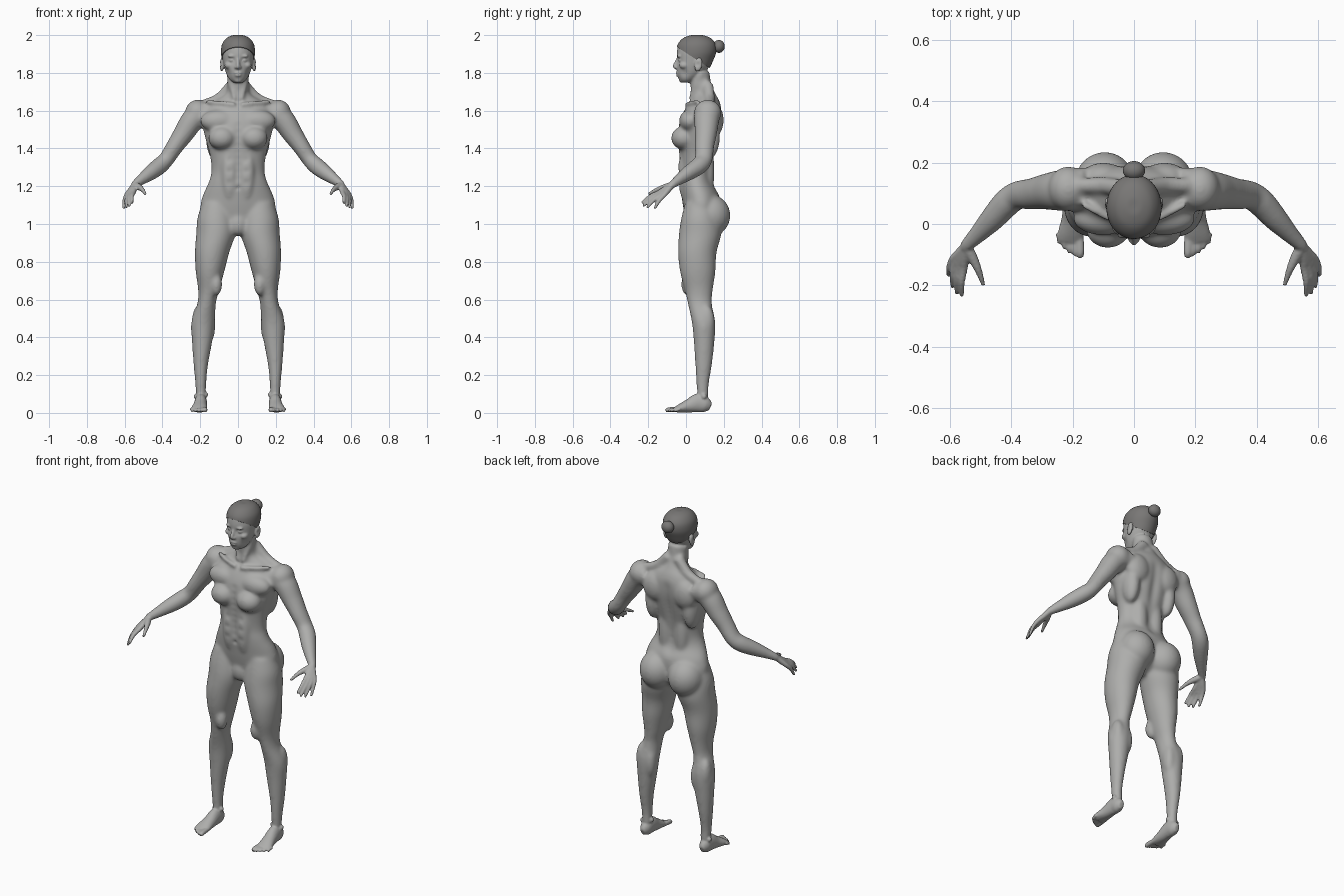
import bpy
import bmesh
import math
from mathutils import Vector, Matrix

default_cube = bpy.data.objects.get("Cube")
if default_cube:
    bpy.data.objects.remove(default_cube, do_unlink=True)


def make_material(name, colour):
    material = bpy.data.materials.new(name)
    material.use_nodes = True
    material.diffuse_color = colour
    material.node_tree.nodes["Principled BSDF"].inputs["Base Color"].default_value = colour
    return material


skin = make_material("light grey skin", (0.42, 0.42, 0.41, 1))
hair_grey = make_material("dark grey hair", (0.19, 0.185, 0.18, 1))


def spline(points, steps):
    """Smooth rows through the given rows of numbers."""
    rows = []
    last = len(points) - 1
    for i in range(last):
        a, b, c, d = (points[min(max(k, 0), last)] for k in range(i - 1, i + 3))
        for s in range(steps):
            t = s / steps
            rows.append([q + t / 2 * (r - p + t * (2 * p - 5 * q + 4 * r - e + t * (3 * (q - r) + e - p)))
                         for p, q, r, e in zip(a, b, c, d)])
    rows.append(list(points[last]))
    return rows


def loft(bm, points, ref=None, seg=40, steps=6):
    """Skin ellipses (x, y, z, radius, radius); level unless ref sets a cross axis."""
    rows = spline(points, steps)
    centres = [Vector(row[:3]) for row in rows]
    rings = []
    for i, (centre, row) in enumerate(zip(centres, rows)):
        u, w = Vector((1, 0, 0)), Vector((0, 1, 0))
        if ref:
            t = (centres[min(i + 1, len(rows) - 1)] - centres[max(i - 1, 0)]).normalized()
            u = (Vector(ref) - t * t.dot(Vector(ref))).normalized()
            w = t.cross(u)
        ring = []
        for k in range(seg):
            angle = math.tau * k / seg
            ring.append(bm.verts.new(centre + u * max(row[3], .001) * math.cos(angle)
                                     + w * max(row[4], .001) * math.sin(angle)))
        rings.append(ring)
    for low, high in zip(rings, rings[1:]):
        for k in range(seg):
            n = (k + 1) % seg
            bm.faces.new((low[k], low[n], high[n], high[k]))
    bm.faces.new(rings[0][::-1])
    bm.faces.new(rings[-1])


def tube(bm, path, radii, ref=(1, 0, 0)):
    loft(bm, [(*p, r, r) for p, r in zip(path, radii)], ref, seg=20)


def blob(bm, centre, size, tilt=0):
    matrix = Matrix.Translation(centre) @ Matrix.Rotation(tilt, 4, 'X') @ Matrix.Diagonal((*size, 1))
    bmesh.ops.create_uvsphere(bm, u_segments=28, v_segments=18, radius=1, matrix=matrix)


def mirror(bm):
    """Copy everything built so far to the other side."""
    copy = bmesh.ops.duplicate(bm, geom=bm.verts[:] + bm.edges[:] + bm.faces[:])["geom"]
    verts = [g for g in copy if isinstance(g, bmesh.types.BMVert)]
    bmesh.ops.scale(bm, vec=(-1, 1, 1), verts=verts)


def push(bm, centre, radius, offset):
    """Soft dent or swelling, on both sides."""
    for side in ((1, -1) if centre[0] else (1,)):
        flip = Vector((side, 1, 1))
        target, move = Vector(centre) * flip, Vector(offset) * flip
        for v in bm.verts:
            d = (v.co - target).length / radius
            if d < 2.5:
                v.co += move * math.exp(-d * d)


def make_object(bm, name, material, voxel=0, smoothing=0):
    bmesh.ops.recalc_face_normals(bm, faces=bm.faces)
    for face in bm.faces:
        face.smooth = True
    mesh = bpy.data.meshes.new(name)
    bm.to_mesh(mesh)
    bm.free()
    mesh.materials.append(material)
    obj = bpy.data.objects.new(name, mesh)
    bpy.context.collection.objects.link(obj)
    if voxel:
        fuse = obj.modifiers.new("fuse", 'REMESH')
        fuse.mode, fuse.voxel_size, fuse.use_smooth_shade = 'VOXEL', voxel, True
        soften = obj.modifiers.new("soften", 'SMOOTH')
        soften.factor, soften.iterations = 0.5, smoothing
    return obj


# Limbs and paired muscles
bm = bmesh.new()
loft(bm, [(.195, .09, .07, .027, .03), (.197, .088, .15, .029, .033), (.197, .093, .25, .038, .044),
          (.19, .096, .38, .054, .055), (.185, .093, .48, .062, .062), (.166, .073, .58, .049, .064),
          (.155, .068, .65, .056, .074), (.148, .062, .75, .076, .094), (.137, .06, .85, .091, .102),
          (.117, .075, .95, .104, .112), (.115, .075, 1.03, .1, .1), (.11, .075, 1.11, .08, .08)])
loft(bm, [(.15, .115, 1.595, .07, .055), (.23, .11, 1.56, .068, .062), (.29, .105, 1.475, .058, .054),
          (.335, .098, 1.41, .051, .046), (.38, .093, 1.342, .047, .042), (.415, .068, 1.308, .047, .045),
          (.46, .018, 1.273, .041, .041), (.51, -.035, 1.236, .03, .03), (.545, -.07, 1.21, .023, .022),
          (.555, -.085, 1.197, .02, .018)], ref=(0, 1, 0))
blob(bm, (.095, .13, 1.045), (.1, .105, .11))        # buttock
blob(bm, (.085, -.012, 1.455), (.073, .067, .062))   # breast
blob(bm, (.1, .02, 1.545), (.1, .057, .06))          # chest muscle
blob(bm, (.1, .15, 1.55), (.075, .05, .085))         # shoulder blade
blob(bm, (.125, .12, 1.46), (.045, .06, .12))        # side of back
blob(bm, (.215, .115, 1.59), (.065, .073, .068))     # deltoid
blob(bm, (.115, .01, .68), (.032, .036, .06))        # inner knee muscle
blob(bm, (.163, .032, .6), (.033, .024, .036))       # kneecap
blob(bm, (.152, .112, .46), (.032, .04, .09))        # inner calf
blob(bm, (.21, .11, .48), (.034, .042, .09))         # outer calf
blob(bm, (.045, -.005, 1.27), (.045, .038, .15))     # abdomen muscle
blob(bm, (.05, .115, 1.28), (.045, .036, .16))       # lower back muscle
tube(bm, [(.03, .115, 1.74), (.1, .125, 1.667), (.18, .125, 1.635)], (.03, .028, .025))
tube(bm, [(.05, .08, 1.8), (.035, .045, 1.73), (.015, .022, 1.655)], (.014, .014, .011))
tube(bm, [(.015, .002, 1.632), (.08, .018, 1.64), (.17, .065, 1.65)], (.013, .011, .012), (0, 0, 1))
mirror(bm)

# Torso and neck
loft(bm, [(0, .06, .94, .04, .035), (0, .085, 1, .15, .08), (0, .083, 1.08, .198, .096),
          (0, .076, 1.15, .187, .1), (0, .055, 1.22, .156, .087), (0, .053, 1.28, .141, .084),
          (0, .057, 1.36, .148, .094), (0, .065, 1.45, .172, .108), (0, .075, 1.53, .19, .113),
          (0, .09, 1.6, .185, .1), (0, .102, 1.65, .13, .075), (0, .093, 1.69, .066, .063),
          (0, .078, 1.74, .057, .056), (0, .072, 1.81, .056, .053)])
blob(bm, (0, .02, 1), (.05, .035, .06))
core = make_object(bm, "body_core", skin, voxel=.008, smoothing=14)
bpy.context.view_layer.update()
depsgraph = bpy.context.evaluated_depsgraph_get()
core_mesh = bpy.data.meshes.new_from_object(core.evaluated_get(depsgraph))
bpy.data.objects.remove(core, do_unlink=True)

# Hands: each finger runs from the wrist over its knuckle
bm = bmesh.new()
wrist = Vector((.546, -.072, 1.208))
fingers = [((.554, -.145, 1.166), (.56, -.235, 1.11)), ((.569, -.141, 1.159), (.576, -.228, 1.093)),
           ((.581, -.131, 1.154), (.591, -.206, 1.085)), ((.59, -.115, 1.153), (.604, -.167, 1.08))]
for knuckle, tip in fingers:
    knuckle, tip = Vector(knuckle), Vector(tip)
    bend = knuckle.lerp(tip, .5) + Vector((.004, 0, .008))
    tube(bm, [wrist, wrist.lerp(knuckle, .5), knuckle, bend, tip], (.016, .015, .0125, .0105, .007))
tube(bm, [wrist, (.528, -.105, 1.197), (.507, -.15, 1.183), (.49, -.2, 1.158)], (.017, .017, .012, .007))

# Feet and toes
loft(bm, [(.198, .13, .032, .014, .02), (.197, .105, .042, .03, .04), (.197, .065, .052, .033, .05),
          (.2, .015, .037, .036, .036), (.205, -.028, .025, .042, .024), (.207, -.055, .017, .041, .015)],
     ref=(1, 0, 0))
for i in range(5):
    x, reach = .175 + .0172 * i, -.108 + .0022 * i * (i + 1)
    r = .009 if i else .0135
    tube(bm, [(x + .003, -.03, .02), (x, reach + .02, .017), (x, reach, .01)], (r, r, r * .75))
blob(bm, (.17, .085, .097), (.012, .014, .014))
blob(bm, (.223, .095, .087), (.012, .014, .014))

# Paired face features
blob(bm, (.032, -.027, 1.867), (.017, .0135, .011))   # eye
blob(bm, (.031, -.037, 1.889), (.026, .011, .007))    # brow
blob(bm, (.048, -.008, 1.84), (.024, .028, .02))      # cheekbone
blob(bm, (.011, -.051, 1.829), (.008, .01, .007))     # nostril
blob(bm, (.086, .066, 1.842), (.011, .021, .036), -.2)   # ear
mirror(bm)

# Head, nose, lips and chin
head_rings = [(0, 0, 1.748, .022, .022), (0, .008, 1.762, .042, .043), (0, .022, 1.79, .06, .068),
              (0, .036, 1.83, .073, .085), (0, .046, 1.87, .081, .095), (0, .054, 1.91, .086, .102),
              (0, .057, 1.95, .08, .096), (0, .058, 1.98, .057, .069), (0, .058, 1.994, .025, .03)]
head = bmesh.new()
loft(head, head_rings, seg=96)
push(head, (.033, -.043, 1.867), .017, (0, .014, 0))
push(head, (.055, -.01, 1.8), .022, (-.005, .005, 0))
tube(head, [(0, -.037, 1.885), (0, -.05, 1.86), (0, -.059, 1.835), (0, -.05, 1.826)], (.008, .0085, .0115, .008))
blob(head, (0, -.044, 1.8), (.021, .0105, .0055))
blob(head, (0, -.042, 1.787), (.019, .0115, .0065))
blob(head, (0, -.02, 1.763), (.024, .017, .016))
head_mesh = bpy.data.meshes.new("head_shape")
head.to_mesh(head_mesh)
head.free()
bm.from_mesh(head_mesh)
push(bm, (.1, .06, 1.845), .012, (-.009, 0, 0))
bpy.data.meshes.remove(head_mesh)

# Fuse everything and carve the midlines
bm.from_mesh(core_mesh)
bpy.data.meshes.remove(core_mesh)
for i in range(12):
    push(bm, (0, .17, 1.2 + .035 * i), .028, (0, -.009, 0))
for i in range(9):
    push(bm, (0, -.04, 1.24 + .035 * i), .018, (0, .004, 0))
push(bm, (0, -.035, 1.19), .01, (0, .012, 0))
for i in range(3):
    push(bm, (.045, -.04, 1.22 + .06 * i), .016, (0, .004, 0))
make_object(bm, "body", skin, voxel=.0055, smoothing=3)

# Hair cap cut along a sloping hairline, with a bun
bm = bmesh.new()
cap_rings = [(x, y, 1.9 + (z - 1.9) * 1.05, a + .004, b + .004) for x, y, z, a, b in head_rings]
loft(bm, cap_rings + [(0, .058, 2, .004, .004)], seg=64)
bmesh.ops.bisect_plane(bm, geom=bm.verts[:] + bm.edges[:] + bm.faces[:], plane_co=(0, -.04, 1.932),
                       plane_no=(0, .11, .17), clear_inner=True)
bmesh.ops.holes_fill(bm, edges=bm.edges[:], sides=0)
hair = make_object(bm, "hair_cap", hair_grey)
bm = bmesh.new()
blob(bm, (0, .174, 1.94), (.036, .031, .034))
make_object(bm, "hair_bun", hair_grey)

# Keep the cut edge of the hair crisp
bpy.ops.object.select_all(action='DESELECT')
hair.select_set(True)
bpy.context.view_layer.objects.active = hair
bpy.ops.object.shade_smooth_by_angle()
